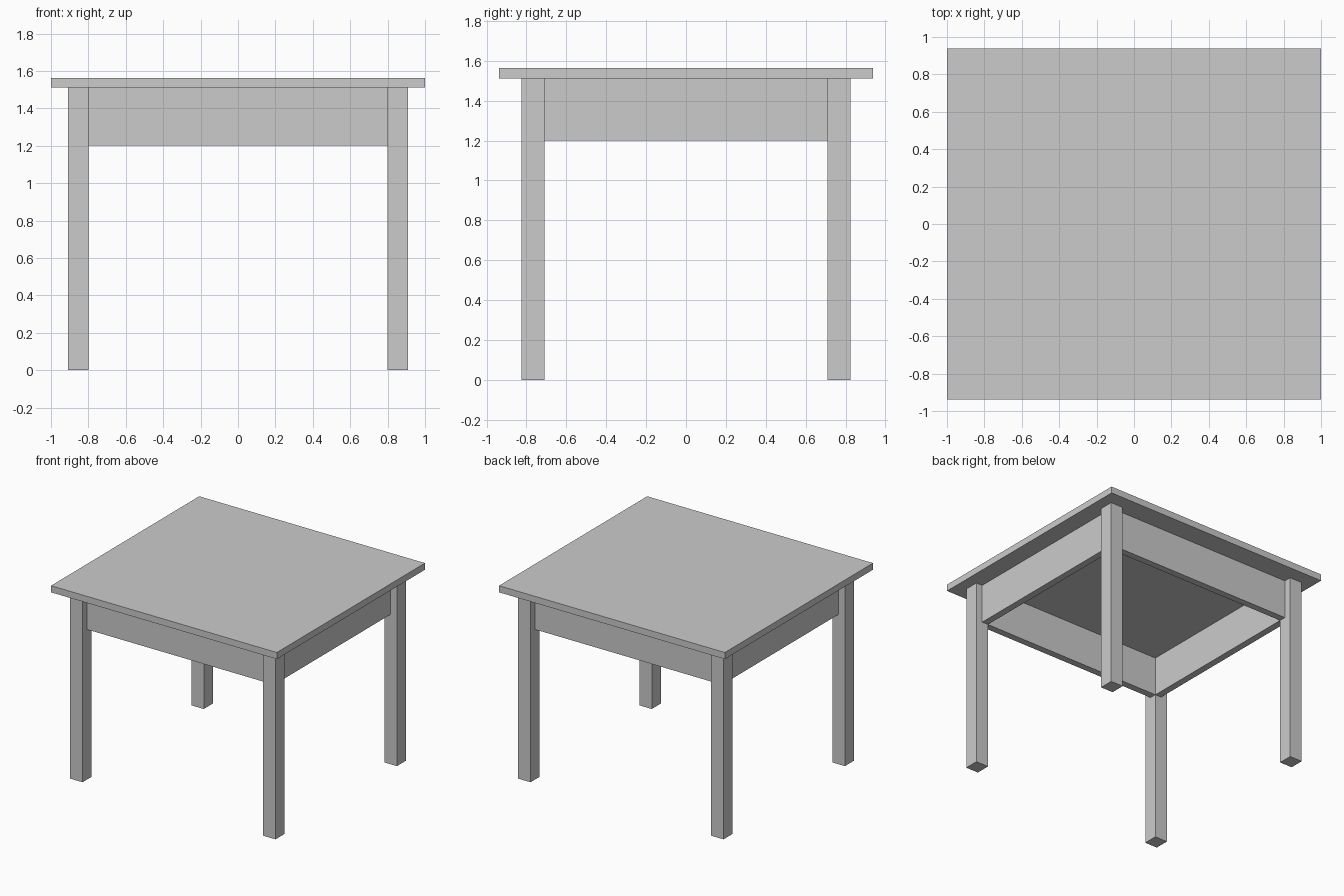
import bpy

if "Cube" in bpy.data.objects:
    bpy.data.objects.remove(bpy.data.objects["Cube"])


def box(name, x, y, z):
    """Axis-aligned box from (min, max) ranges."""
    ranges = (x, y, z)
    bpy.ops.mesh.primitive_cube_add(size=1, location=[(a + b) / 2 for a, b in ranges])
    obj = bpy.context.object
    obj.name = name
    obj.scale = [b - a for a, b in ranges]
    bpy.ops.object.transform_apply(location=False, rotation=False, scale=True)
    return obj


def span(side, inner, outer):
    """Range from inner to outer on the chosen side of the centre."""
    return tuple(sorted((side * inner, side * outer)))


LEG_X, LEG_Y = (0.80, 0.91), (0.71, 0.825)
LEG_TOP, APRON_BOTTOM = 1.51, 1.20

# Table top
box("table_top", (-1, 1), (-0.937, 0.937), (LEG_TOP, 1.563))

# Legs
for sy, depth in ((-1, "front"), (1, "back")):
    for sx, side in ((-1, "left"), (1, "right")):
        box(f"{depth}_{side}_leg", span(sx, *LEG_X), span(sy, *LEG_Y), (0, LEG_TOP))

# Aprons, set back from the outer leg faces and flush with the inner ones
for s, name in ((-1, "front"), (1, "back")):
    box(f"{name}_apron", (-LEG_X[0], LEG_X[0]), span(s, LEG_Y[0], 0.765), (APRON_BOTTOM, LEG_TOP))
for s, name in ((-1, "left"), (1, "right")):
    box(f"{name}_apron", span(s, LEG_X[0], 0.855), (-LEG_Y[0], LEG_Y[0]), (APRON_BOTTOM, LEG_TOP))
